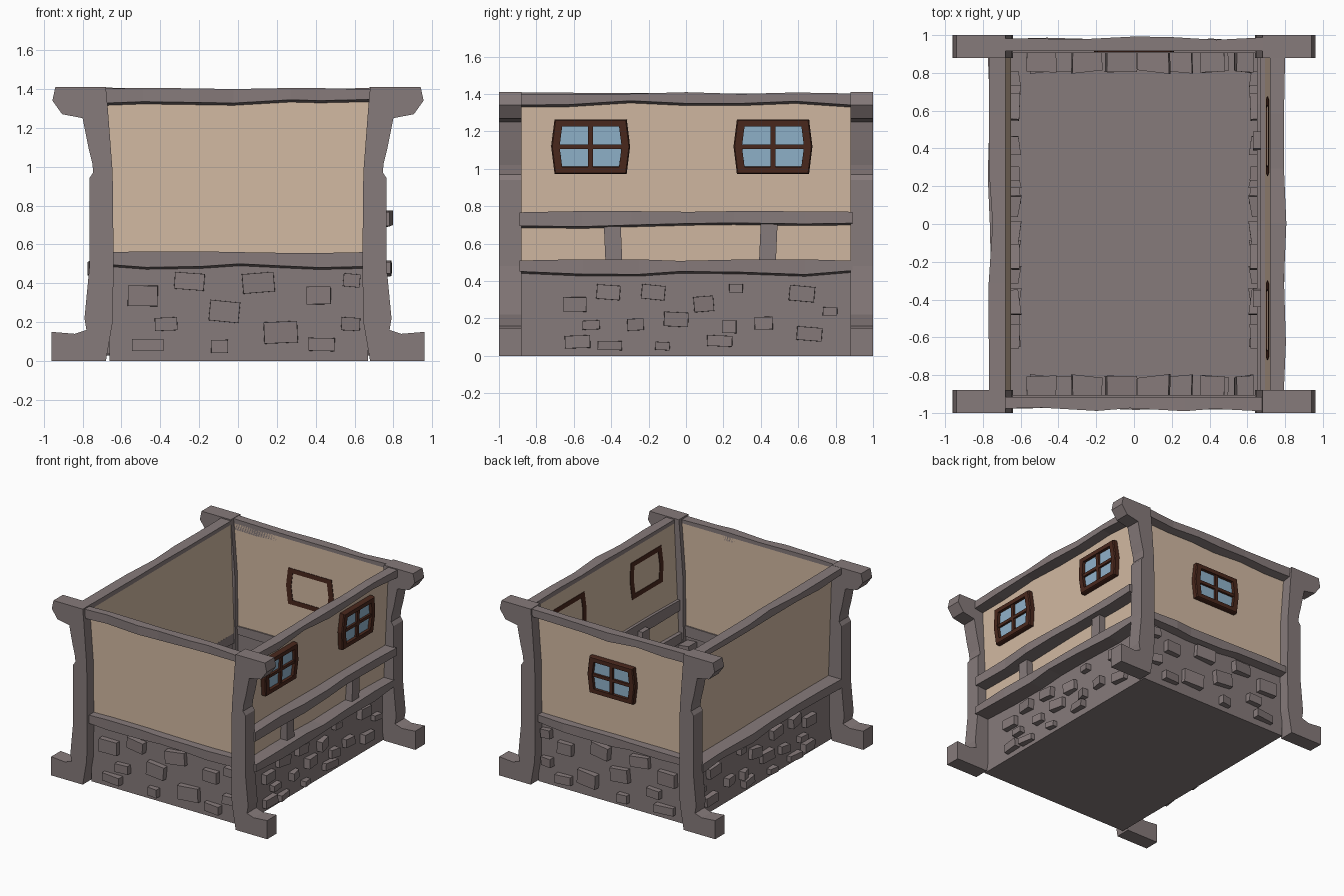
import bpy, bmesh, math, random
from mathutils import Vector, Matrix

if "Cube" in bpy.data.objects:
    bpy.data.objects.remove(bpy.data.objects["Cube"])

random.seed(4)


def material(name, rgb):
    m = bpy.data.materials.new(name)
    m.diffuse_color = (*rgb, 1)
    m.use_nodes = True
    m.node_tree.nodes["Principled BSDF"].inputs["Base Color"].default_value = m.diffuse_color
    return m


GREY = material("grey stone", (0.24, 0.197, 0.197))
PLASTER = material("cream plaster", (0.65, 0.49, 0.365))
BROWN = material("dark brown wood", (0.068, 0.021, 0.012))
GLASS = material("blue glass", (0.28, 0.45, 0.60))


def finish(bm, name, mat):
    bmesh.ops.recalc_face_normals(bm, faces=bm.faces)
    me = bpy.data.meshes.new(name)
    bm.to_mesh(me)
    bm.free()
    me.materials.append(mat)
    ob = bpy.data.objects.new(name, me)
    bpy.context.collection.objects.link(ob)
    return ob


def skin(bm, rings, caps=True, closed=False):
    """Join rings of points with quads."""
    vr = [[bm.verts.new(p) for p in r] for r in rings]
    n = len(vr[0])
    pairs = list(zip(vr, vr[1:])) + ([(vr[-1], vr[0])] if closed else [])
    for a, b in pairs:
        for i in range(n):
            j = (i + 1) % n
            bm.faces.new((a[i], a[j], b[j], b[i]))
    if caps and not closed:
        bm.faces.new(vr[0])
        bm.faces.new(vr[-1])


# wall frames: u along the wall, d outward, z up
SIDES = {
    "front": lambda u, d, z: Vector((u, -0.915 - d, z)),
    "back": lambda u, d, z: Vector((u, 0.915 + d, z)),
    "right": lambda u, d, z: Vector((0.67 + d, u, z)),
    "left": lambda u, d, z: Vector((-0.66 - d, u, z)),
}


def rect(x0, x1, y, z):
    return [(x0, -y, z), (x1, -y, z), (x1, y, z), (x0, y, z)]


# stone base: open box with a floor
bm = bmesh.new()
skin(bm, [rect(-0.66, 0.67, 0.915, 0), rect(-0.66, 0.67, 0.915, 0.5)], caps=False)
bm.verts.ensure_lookup_table()
bm.faces.new(bm.verts[:4])
finish(bm, "stone_base", GREY)

# plaster walls, side walls leaning outward a little
bm = bmesh.new()
skin(bm, [rect(-0.65, 0.68, 0.915, 0.5), rect(-0.68, 0.72, 0.915, 1.37)], caps=False)
finish(bm, "plaster_walls", PLASTER)

# corner posts: one profile with foot and bracket, mirrored to four corners
POST = [(.68, 0), (.96, 0), (.96, .15), (.84, .14), (.78, .16), (.79, .22),
        (.765, .48), (.765, .94), (.745, .97), (.75, 1.02), (.77, 1.1),
        (.80, 1.25), (.905, 1.27), (.955, 1.34), (.94, 1.41), (.68, 1.41),
        (.67, 1.3), (.645, .97), (.64, .5), (.645, .2)]
for sx, nx in ((-1, "left"), (1, "right")):
    for sy, ny in ((-1, "front"), (1, "back")):
        bm = bmesh.new()
        skin(bm, [[(sx * x, sy * y, z) for x, z in POST] for y in (0.88, 1.0)])
        finish(bm, f"{ny}_{nx}_post", GREY)


def beam(name, side, half, d0, d1, z0, z1, steps=6):
    """Rough hewn beam along a wall."""
    place, rings = SIDES[side], []
    for i in range(steps + 1):
        u = -half + 2 * half * i / steps
        if 0 < i < steps:
            u += random.uniform(-0.05, 0.05)
        out, low, top = (random.uniform(-0.012, 0.012) for _ in range(3))
        rings.append([place(u, d0, z0 + low), place(u, d1 + out, z0 + low + 0.012),
                      place(u, d1 + out, z1 + top * 0.4), place(u, d0, z1 + top * 0.4)])
    bm = bmesh.new()
    skin(bm, rings)
    finish(bm, name, GREY)


# horizontal beams
for s in ("front", "back"):
    beam(s + "_top_beam", s, 0.68, 0.0, 0.068, 1.325, 1.402)
    beam(s + "_lower_beam", s, 0.66, -0.01, 0.06, 0.48, 0.56)
beam("right_top_beam", "right", 0.89, 0.05, 0.13, 1.34, 1.405)
beam("right_middle_beam", "right", 0.89, 0.0, 0.115, 0.69, 0.77)
beam("right_lower_beam", "right", 0.89, -0.02, 0.11, 0.435, 0.512)
beam("left_top_beam", "left", 0.89, 0.02, 0.10, 1.34, 1.405)
beam("left_lower_beam", "left", 0.89, -0.01, 0.105, 0.435, 0.512)

# short struts on the right wall
for s, n in ((-1, "front"), (1, "back")):
    bm = bmesh.new()
    R = SIDES["right"]
    skin(bm, [[R(s * (c - .045), -.04, z), R(s * (c + .045), -.04, z),
               R(s * (c + .045), .07, z), R(s * (c - .045), .07, z)]
              for c, z in ((.385 if s < 0 else .435, .49), (.395 if s < 0 else .445, .72))])
    finish(bm, n + "_strut", GREY)

# protruding stones: u start, u end, z start, z end
END_STONES = [
    (-.57, -.41, .28, .39), (-.33, -.17, .365, .455), (-.15, .01, .2, .31),
    (.02, .19, .35, .455), (.35, .48, .29, .385), (.54, .63, .38, .45),
    (-.43, -.31, .155, .225), (.13, .31, .09, .205), (.53, .63, .155, .225),
    (-.55, -.38, .05, .115), (-.14, -.05, .04, .11), (.36, .5, .05, .12)]
SIDE_STONES = [
    (-.66, -.53, .235, .315), (-.48, -.35, .3, .38), (-.24, -.11, .3, .38),
    (.04, .15, .235, .32), (.23, .305, .335, .385), (.55, .69, .29, .375),
    (-.555, -.46, .14, .19), (-.315, -.225, .135, .2), (-.12, .015, .155, .235),
    (.19, .27, .12, .19), (.365, .465, .14, .21), (.73, .81, .215, .26),
    (.59, .73, .08, .155), (-.65, -.51, .04, .11), (-.475, -.34, .03, .08),
    (-.165, -.085, .03, .075), (.11, .25, .05, .11)]
for side, place in SIDES.items():
    ends = side in ("front", "back")
    bm = bmesh.new()
    rnd = random.Random(9)
    for u0, u1, z0, z1 in (END_STONES if ends else SIDE_STONES):
        cu, cz, w, h = (u0 + u1) / 2, (z0 + z1) / 2, (u1 - u0) / 2, (z1 - z0) / 2
        a = rnd.uniform(-0.1, 0.1)
        t = rnd.uniform(-0.012, 0.012)
        rings = []
        for d, k in ((-0.11 if ends else -0.055, 1), (0.042, 0.95)):
            ring = []
            for su, sz in ((-1, -1), (1, -1), (1, 1), (-1, 1)):
                pu, pz = su * w * k, sz * h * k
                ring.append(place(cu + pu * math.cos(a) - pz * math.sin(a),
                                  d + t * su, cz + pu * math.sin(a) + pz * math.cos(a)))
            rings.append(ring)
        skin(bm, rings)
    finish(bm, side + "_stones", GREY)


def window(name, loc, u, v):
    """Bulging frame, cross bars and glass; u, v span the wall plane."""
    u, v = Vector(u).normalized(), Vector(v).normalized()
    m = Matrix((u, v, u.cross(v))).transposed().to_4x4()
    m.translation = loc

    def outline(w, h, bulge):
        return [(-w, -h), (0, -h), (w, -h), (w + bulge, 0),
                (w, h), (0, h), (-w, h), (-w - bulge, 0)]
    outer, inner = outline(.193, .145, .018), outline(.152, .108, .014)
    # frame ring
    bm = bmesh.new()
    loops = [[(*p, -.004) for p in outer], [(*p, .034) for p in outer],
             [(p[0] * .97, p[1] * .97, .042) for p in outer],
             [(*p, .042) for p in inner], [(*p, -.004) for p in inner]]
    skin(bm, loops, closed=True)
    # cross bars
    for w, h in ((.014, .115), (.165, .012)):
        r = bmesh.ops.create_cube(bm, size=1)
        bmesh.ops.transform(bm, verts=r["verts"], matrix=Matrix.Translation((0, 0, .018))
                            @ Matrix.Diagonal((2 * w, 2 * h, .034, 1)))
    finish(bm, name + "_frame", BROWN).matrix_world = m
    # glass pane
    bm = bmesh.new()
    skin(bm, [[(p[0] * 1.05, p[1] * 1.05, d) for p in inner] for d in (.012, .018)])
    finish(bm, name + "_glass", GLASS).matrix_world = m


for y, n in ((-.51, "right_front_window"), (.465, "right_back_window")):
    window(n, (.7085, y, 1.12), (0, 1, 0), (.046, 0, 1))
window("back_window", (0, .915, 1.0), (-1, 0, 0), (0, 0, 1))
